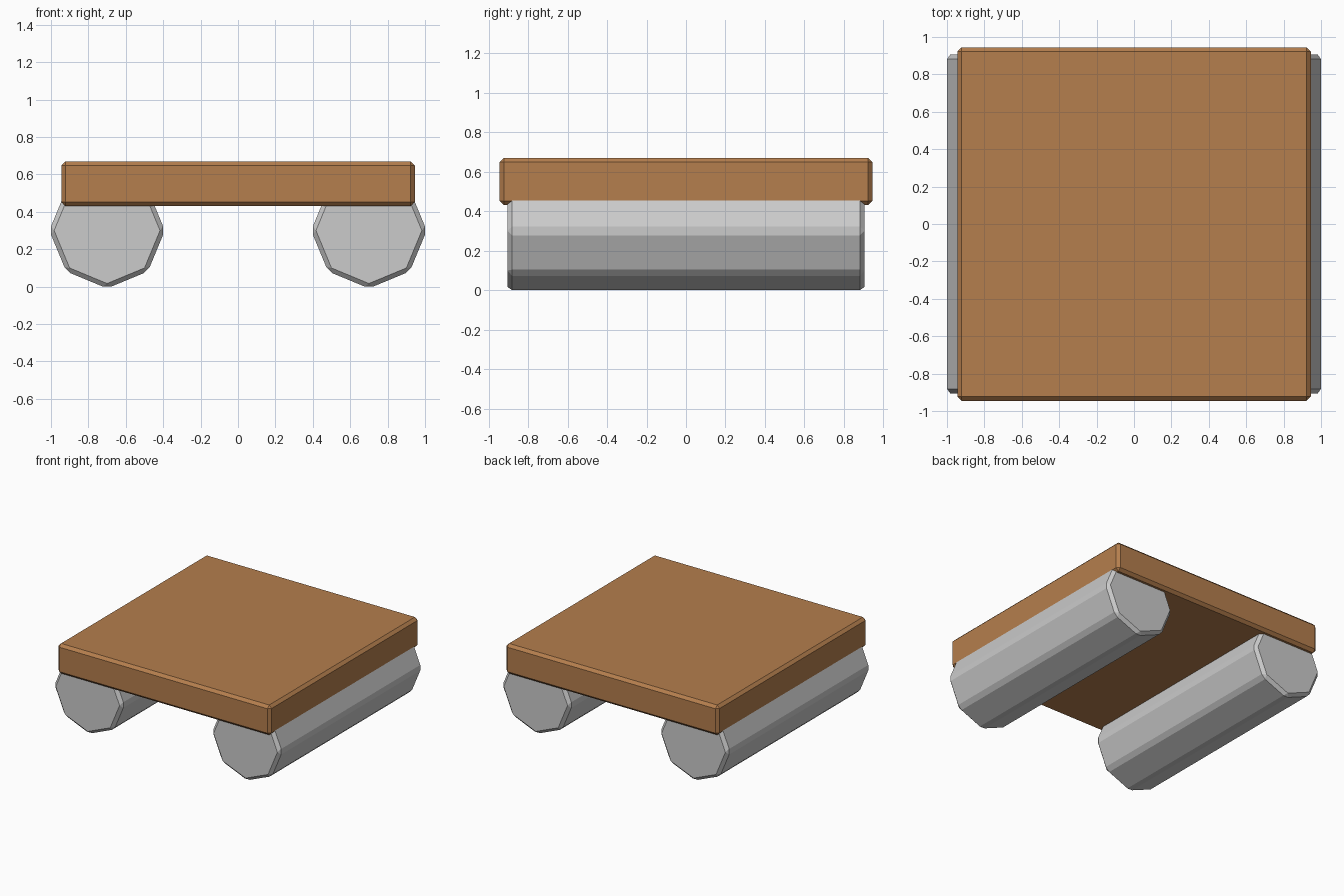
import bpy
import math

if "Cube" in bpy.data.objects:
    bpy.data.objects.remove(bpy.data.objects["Cube"])


def bevel(ob, width):
    m = ob.modifiers.new("Bevel", 'BEVEL')
    m.width = width
    m.segments = 1
    m.limit_method = 'ANGLE'
    m.angle_limit = math.radians(30)


# Square wooden deck
wood = bpy.data.materials.new("wood")
wood.diffuse_color = (0.46, 0.21, 0.075, 1)
wood.use_nodes = True
wood.node_tree.nodes["Principled BSDF"].inputs["Base Color"].default_value = wood.diffuse_color
bpy.ops.mesh.primitive_cube_add(size=1, location=(0, 0, 0.55))
deck = bpy.context.object
deck.name = "deck"
deck.scale = (1.89, 1.89, 0.24)
bpy.ops.object.transform_apply(location=False, rotation=False, scale=True)
deck.data.materials.append(wood)
bevel(deck, 0.022)

# Two eight-sided floats along y, with chamfered edges
for side, name in ((-1, "left_float"), (1, "right_float")):
    bpy.ops.mesh.primitive_cylinder_add(
        vertices=8, radius=0.309, depth=1.81,
        location=(0.7 * side, 0, 0.3), rotation=(math.pi / 2, 0, 0))
    pontoon = bpy.context.object
    pontoon.name = name
    bpy.ops.object.transform_apply(location=False, rotation=True, scale=True)
    bevel(pontoon, 0.024)
